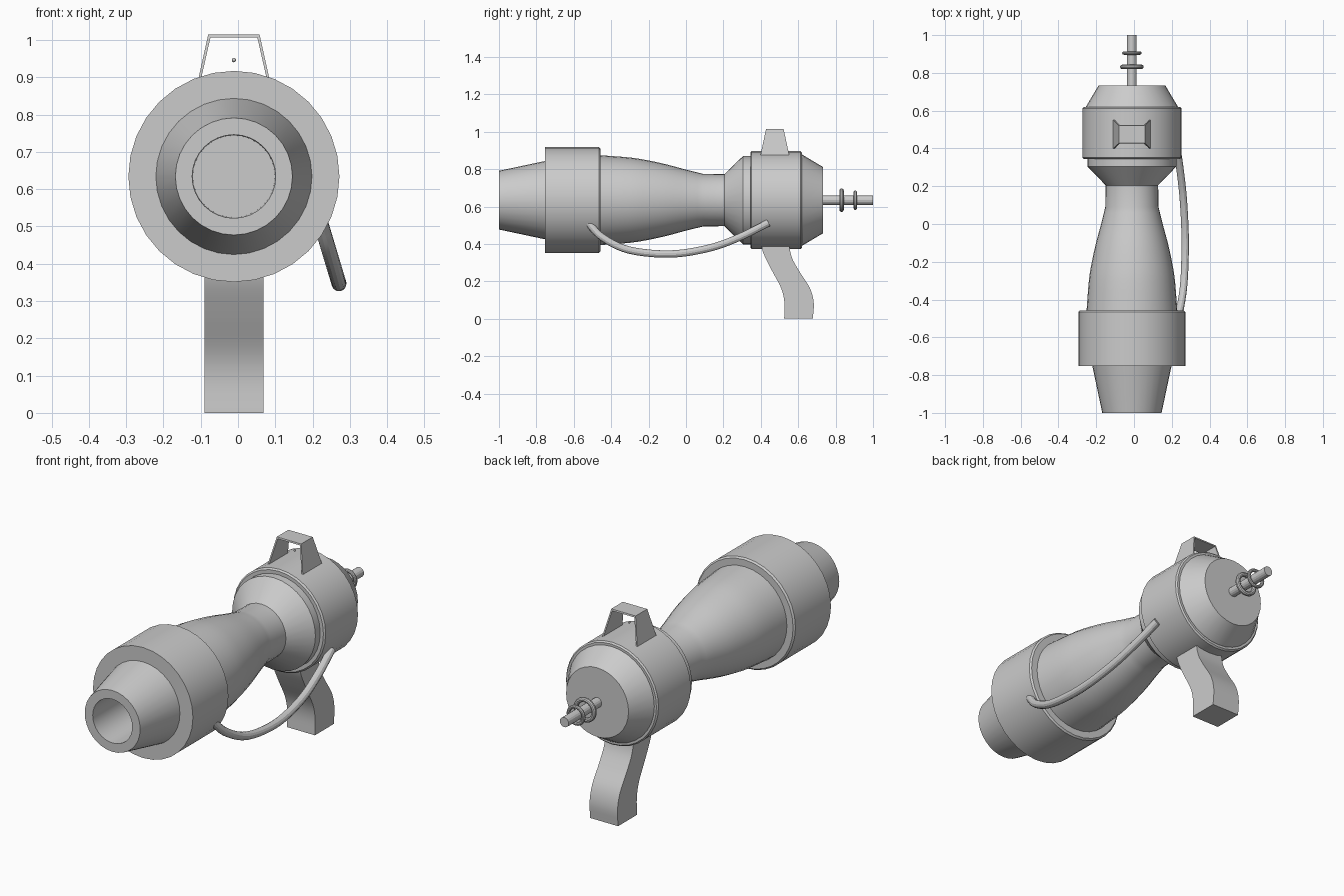
import bpy, bmesh, math
from mathutils import Vector

if "Cube" in bpy.data.objects:
    bpy.data.objects.remove(bpy.data.objects["Cube"])

CX, CZ = -0.011, 0.634   # long axis of the body


def finish(name, bm, smooth=True):
    bmesh.ops.remove_doubles(bm, verts=bm.verts, dist=1e-5)
    bmesh.ops.recalc_face_normals(bm, faces=bm.faces)
    me = bpy.data.meshes.new(name)
    bm.to_mesh(me)
    bm.free()
    ob = bpy.data.objects.new(name, me)
    bpy.context.collection.objects.link(ob)
    if smooth:
        bpy.ops.object.select_all(action='DESELECT')
        ob.select_set(True)
        bpy.context.view_layer.objects.active = ob
        bpy.ops.object.shade_smooth_by_angle(angle=math.radians(22))
    return ob


def lathe(name, profile, segs=32, closed=False):
    """Spin (y, radius) points around the body axis."""
    bm = bmesh.new()
    rings = []
    for y, r in profile:
        rings.append([bm.verts.new((CX + r * math.cos(2 * math.pi * i / segs), y,
                                    CZ + r * math.sin(2 * math.pi * i / segs)))
                      for i in range(segs)])
    pairs = list(zip(rings, rings[1:]))
    if closed:
        pairs.append((rings[-1], rings[0]))
    for a, b in pairs:
        for i in range(segs):
            j = (i + 1) % segs
            bm.faces.new((a[i], a[j], b[j], b[i]))
    return finish(name, bm)


def prism(name, front, back, smooth=True):
    """Solid between two matching outlines."""
    bm = bmesh.new()
    a = [bm.verts.new(p) for p in front]
    b = [bm.verts.new(p) for p in back]
    n = len(a)
    for i in range(n):
        j = (i + 1) % n
        bm.faces.new((a[i], a[j], b[j], b[i]))
    bm.faces.new(a)
    bm.faces.new(b)
    return finish(name, bm, smooth)


def smooth_path(pts, steps=6):
    """Catmull-Rom points through a short control list."""
    p = [Vector(q) for q in pts]
    p = [2 * p[0] - p[1]] + p + [2 * p[-1] - p[-2]]
    out = []
    for k in range(1, len(p) - 2):
        a, b, c, d = p[k - 1:k + 3]
        for s in range(steps):
            t = s / steps
            out.append(0.5 * (2 * b + (c - a) * t + (2 * a - 5 * b + 4 * c - d) * t * t
                              + (3 * b - a - 3 * c + d) * t ** 3))
    return out + [p[-2]]


# Hollow muzzle cone
lathe("muzzle", [(-0.75, 0), (-0.75, 0.11), (-1.0, 0.112), (-1.0, 0.157),
                 (-0.75, 0.21), (-0.74, 0.0)])

# Thick front collar
lathe("collar", [(-0.753, 0), (-0.753, 0.283), (-0.466, 0.283), (-0.458, 0.275), (-0.458, 0)])

# Tapered barrel, neck and flare into the chamber
curve = smooth_path([(-0.47, 0.241, 0), (-0.3, 0.228, 0), (-0.2, 0.212, 0), (-0.1, 0.19, 0),
                     (0.0, 0.163, 0), (0.09, 0.141, 0)], 3)
lathe("barrel", [(-0.47, 0)] + [(p.x, p.y) for p in curve]
      + [(0.205, 0.139), (0.305, 0.236), (0.36, 0.236), (0.36, 0)])

# Rear chamber drum and its chamfered back cap
lathe("chamber", [(0.344, 0), (0.344, 0.254), (0.351, 0.262), (0.612, 0.262),
                  (0.619, 0.255), (0.619, 0)])
lathe("back_cap", [(0.61, 0), (0.61, 0.243), (0.622, 0.243), (0.733, 0.177), (0.733, 0)])

# Rear rod with two floating rings
lathe("rear_rod", [(0.72, 0), (0.72, 0.025), (1.0, 0.025), (1.0, 0)], 16)
for i, (y, major, minor) in enumerate([(0.832, 0.051, 0.012), (0.905, 0.043, 0.009)]):
    lathe(f"rod_ring_{i + 1}",
          [(y + minor * math.cos(k * math.pi / 5), major + minor * math.sin(k * math.pi / 5))
           for k in range(10)], 24, closed=True)

# Sight: thin tapered arch, open front to back
arch = [(-0.102, 0.865), (-0.069, 1.014), (0.069, 1.014), (0.102, 0.865),
        (0.095, 0.865), (0.063, 1.006), (-0.063, 1.006), (-0.095, 0.865)]


def arch_side(sign):
    return [(CX + x, 0.475 + sign * (0.079 - 0.215 * (z - 0.865)), z) for x, z in arch]


prism("sight_arch", arch_side(-1), arch_side(1), smooth=False)

# Small bead inside the sight
bm = bmesh.new()
bmesh.ops.create_uvsphere(bm, u_segments=10, v_segments=6, radius=0.006)
bmesh.ops.translate(bm, verts=bm.verts, vec=(CX, 0.475, 0.946))
finish("sight_bead", bm)

# Curved grip
lead = smooth_path([(0, 0.40, 0.42), (0, 0.412, 0.355), (0, 0.458, 0.26), (0, 0.508, 0.165),
                    (0, 0.526, 0.09), (0, 0.525, 0.0)], 4)
rear = smooth_path([(0, 0.548, 0.42), (0, 0.565, 0.33), (0, 0.608, 0.25), (0, 0.662, 0.165),
                    (0, 0.683, 0.085), (0, 0.678, 0.0)], 4)
outline = lead + rear[::-1]
grip = prism("grip", [(CX - 0.079, p.y, p.z) for p in outline],
             [(CX + 0.079, p.y, p.z) for p in outline])

# Hanging cable on the right side, lying in a tilted plane
sag = [(-0.525, 0.515), (-0.447, 0.435), (-0.303, 0.367), (-0.083, 0.346),
       (0.126, 0.378), (0.287, 0.436), (0.44, 0.512)]
path = smooth_path([(0.271 - 0.3 * (z - 0.346), y, z) for y, z in sag], 5)
side = Vector((0.958, 0, -0.287)).cross(Vector((0, 1, 0)))
bm = bmesh.new()
prev, N, R = None, 12, 0.02
for k, p in enumerate(path):
    t = (path[min(k + 1, len(path) - 1)] - path[max(k - 1, 0)]).normalized()
    u = t.cross(side.cross(Vector((0, 1, 0)))).normalized()
    v = t.cross(u)
    ring = [bm.verts.new(p + R * (u * math.cos(2 * math.pi * i / N) + v * math.sin(2 * math.pi * i / N)))
            for i in range(N)]
    if prev:
        for i in range(N):
            j = (i + 1) % N
            bm.faces.new((prev[i], prev[j], ring[j], ring[i]))
    if k in (0, len(path) - 1):
        bm.faces.new(ring)
    prev = ring
finish("cable", bm)
